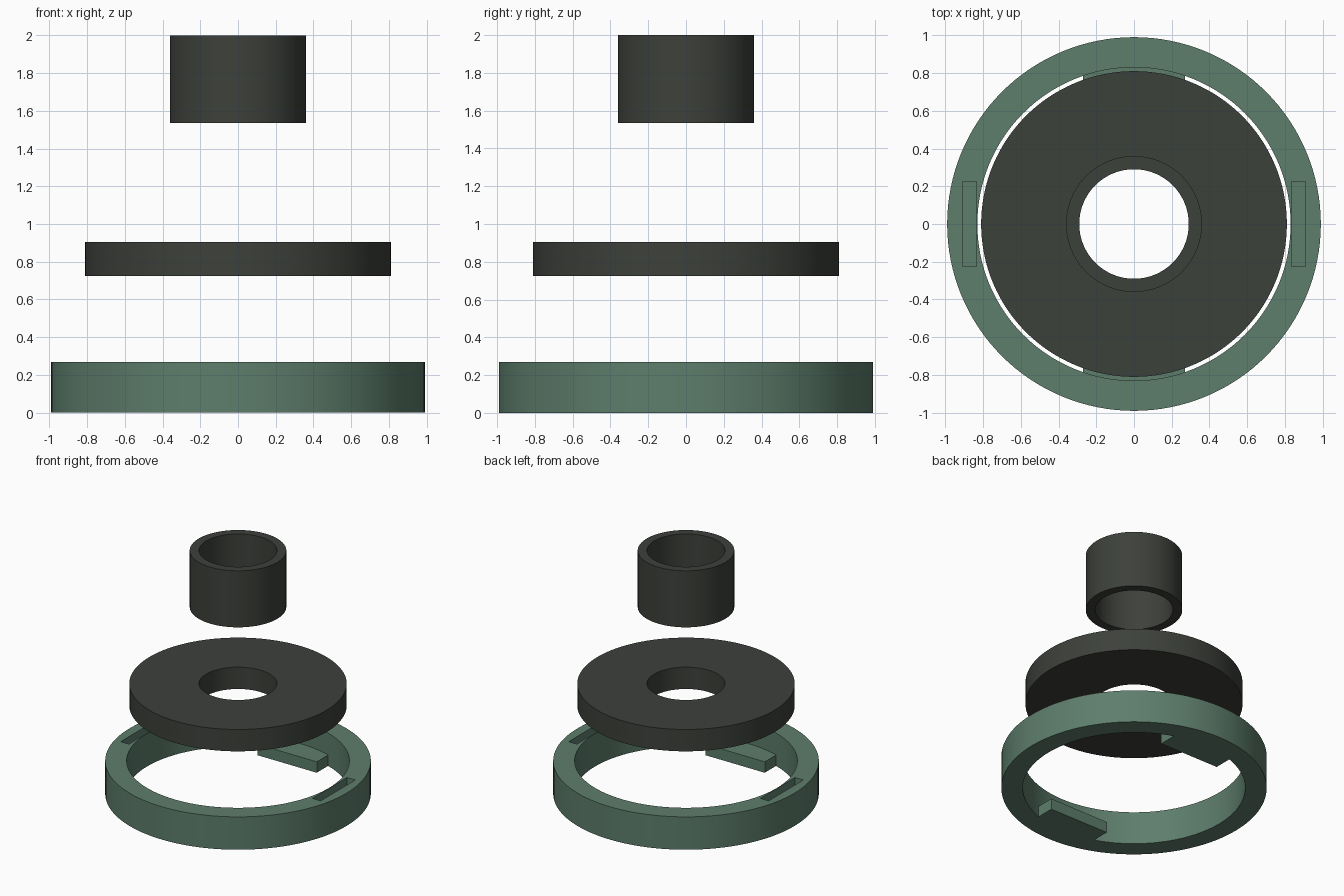
import bpy
import bmesh
import math
from mathutils import Matrix, Vector

cube = bpy.data.objects.get("Cube")
if cube:
    bpy.data.objects.remove(cube, do_unlink=True)


def make_material(name, rgb):
    mat = bpy.data.materials.new(name)
    mat.use_nodes = True
    mat.diffuse_color = (*rgb, 1)
    bsdf = next(n for n in mat.node_tree.nodes if n.type == "BSDF_PRINCIPLED")
    bsdf.inputs["Base Color"].default_value = (*rgb, 1)
    return mat


green = make_material("sage green", (0.11, 0.207, 0.15))
charcoal = make_material("charcoal", (0.046, 0.052, 0.043))


def add_object(name, bm, mat):
    bmesh.ops.recalc_face_normals(bm, faces=bm.faces)
    mesh = bpy.data.meshes.new(name)
    bm.to_mesh(mesh)
    bm.free()
    mesh.materials.append(mat)
    obj = bpy.data.objects.new(name, mesh)
    bpy.context.collection.objects.link(obj)
    return obj


def activate(obj):
    bpy.ops.object.select_all(action="DESELECT")
    obj.select_set(True)
    bpy.context.view_layer.objects.active = obj


def annulus(name, inner, outer, bottom, top, mat, segments=128):
    """Revolve a rectangular section about the vertical axis."""
    bm = bmesh.new()
    section = [(inner, bottom), (outer, bottom), (outer, top), (inner, top)]
    rings = []
    for i in range(segments):
        a = math.tau * i / segments
        rings.append([bm.verts.new((r * math.cos(a), r * math.sin(a), z)) for r, z in section])
    for i, ring in enumerate(rings):
        nxt = rings[(i + 1) % segments]
        for j in range(4):
            k = (j + 1) % 4
            bm.faces.new((ring[j], nxt[j], nxt[k], ring[k]))
    return add_object(name, bm, mat)


def box(name, low, high, mat):
    low, high = Vector(low), Vector(high)
    bm = bmesh.new()
    place = Matrix.Translation((low + high) / 2) @ Matrix.Diagonal((*(high - low), 1))
    bmesh.ops.create_cube(bm, size=1, matrix=place)
    return add_object(name, bm, mat)


def combine(target, tool, operation):
    """Apply a boolean and discard the tool."""
    mod = target.modifiers.new(operation.lower(), "BOOLEAN")
    mod.operation = operation
    mod.solver = "EXACT"
    mod.object = tool
    activate(target)
    bpy.ops.object.modifier_apply(modifier=mod.name)
    bpy.data.objects.remove(tool, do_unlink=True)


# Base ring with two inward ledges and two blind slots in its top
base_ring = annulus("base_ring", 0.83, 0.99, 0, 0.27, green)
for side in (-1, 1):
    y0, y1 = sorted((side * 0.638, side * 0.86))
    combine(base_ring, box("ledge", (-0.27, y0, 0), (0.27, y1, 0.09), green), "UNION")
    x0, x1 = sorted((side * 0.835, side * 0.91))
    combine(base_ring, box("slot_cutter", (x0, -0.225, 0.09), (x1, 0.225, 0.4), green), "DIFFERENCE")

# Flat disc with a central hole, and the sleeve above it
disc = annulus("disc", 0.29, 0.81, 0.725, 0.905, charcoal)
sleeve = annulus("sleeve", 0.29, 0.36, 1.535, 2, charcoal)

for obj in (base_ring, disc, sleeve):
    activate(obj)
    bpy.ops.object.shade_smooth_by_angle(angle=math.radians(30))
